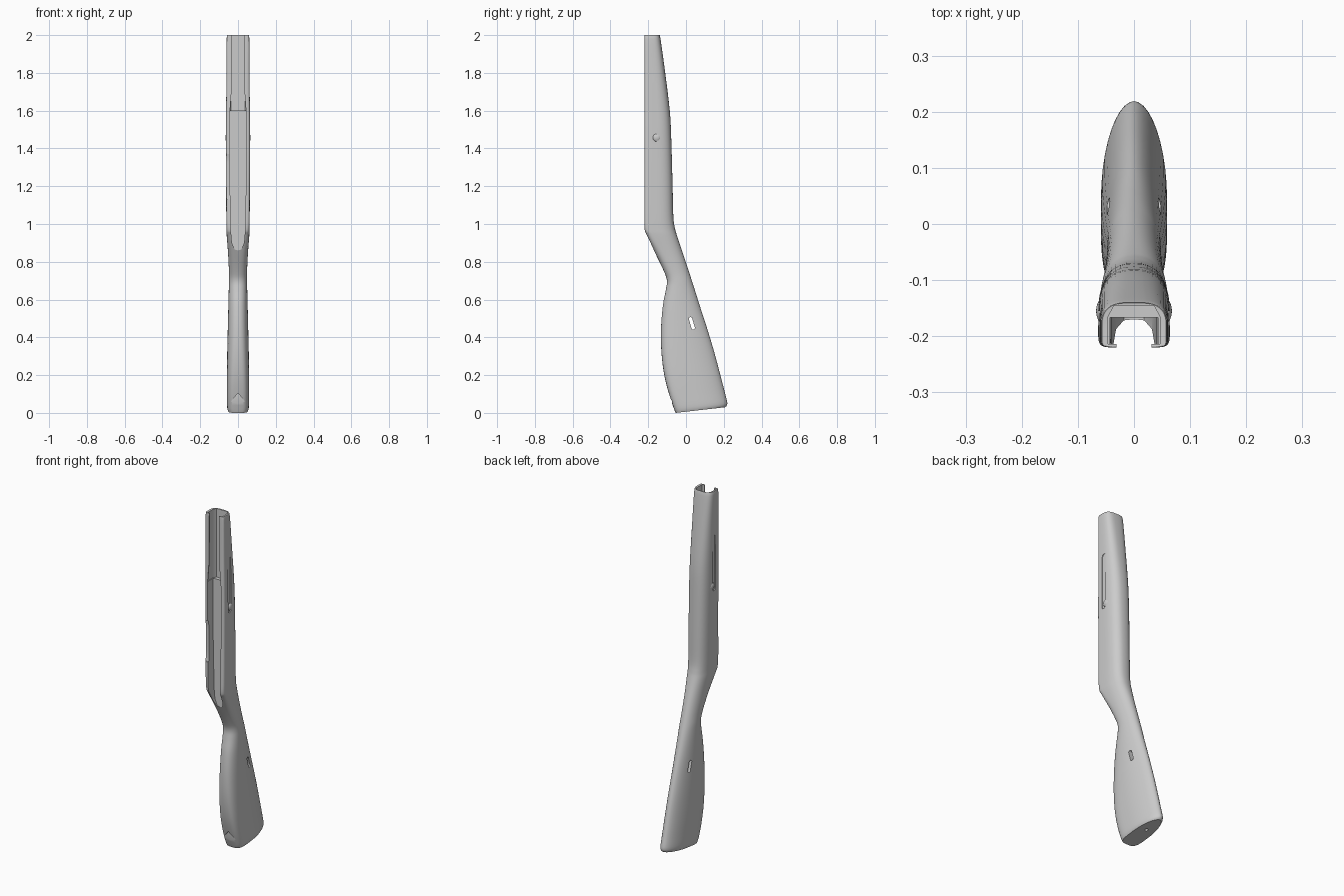
import bpy, bmesh, math
from mathutils import Vector

cube = bpy.data.objects.get("Cube")
if cube:
    bpy.data.objects.remove(cube, do_unlink=True)


def new_object(name, bm):
    bmesh.ops.recalc_face_normals(bm, faces=bm.faces[:])
    mesh = bpy.data.meshes.new(name)
    bm.to_mesh(mesh)
    bm.free()
    obj = bpy.data.objects.new(name, mesh)
    bpy.context.collection.objects.link(obj)
    return obj


def prism(name, points, axis, lo, hi):
    """Extrude a flat outline along one axis."""
    bm = bmesh.new()
    verts = []
    for a, b in points:
        co = [a, b]
        co.insert(axis, lo)
        verts.append(bm.verts.new(co))
    face = bm.faces.new(verts)
    out = bmesh.ops.extrude_face_region(bm, geom=[face])
    shift = Vector((0, 0, 0))
    shift[axis] = hi - lo
    moved = [g for g in out["geom"] if isinstance(g, bmesh.types.BMVert)]
    bmesh.ops.translate(bm, verts=moved, vec=shift)
    return new_object(name, bm)


def mirrored(half):
    return half + [(-x, v) for x, v in reversed(half) if x > 0]


def capsule(p0, p1, r, steps=6):
    """Rounded slot outline between two centres."""
    p0, p1 = Vector(p0), Vector(p1)
    d = p1 - p0
    base = math.atan2(d.y, d.x)
    pts = []
    for c, start in ((p1, base - math.pi / 2), (p0, base + math.pi / 2)):
        for i in range(steps + 1):
            a = start + math.pi * i / steps
            pts.append((c.x + r * math.cos(a), c.y + r * math.sin(a)))
    return pts


def carve(target, cutter):
    cutter.hide_render = True
    mod = target.modifiers.new("carve", "BOOLEAN")
    mod.operation = "DIFFERENCE"
    mod.solver = "EXACT"
    mod.object = cutter
    bpy.context.view_layer.objects.active = target
    bpy.ops.object.modifier_apply(modifier=mod.name)
    bpy.data.objects.remove(cutter, do_unlink=True)


def catmull(a, b, c, d, t):
    return 0.5 * (2 * b + (c - a) * t + (2 * a - 5 * b + 4 * c - d) * t * t
                  + (3 * b - a - 3 * c + d) * t ** 3)


# Stations: z front, z back, y front, y back, half width, front and back squareness
STATIONS = [
    (0.00, 0.03, -.055, .208, .052, 4, 1.9),
    (0.025, 0.05, -.065, .219, .058, 4, 1.9),
    (0.10, 0.11, -.090, .205, .059, 4, 1.9),
    (0.20, 0.20, -.115, .182, .059, 3.5, 1.9),
    (0.32, 0.32, -.130, .150, .057, 3, 1.9),
    (0.45, 0.45, -.132, .111, .054, 2.6, 1.9),
    (0.57, 0.57, -.122, .072, .051, 2.4, 2),
    (0.65, 0.65, -.107, .047, .049, 2.3, 2),
    (0.70, 0.70, -.101, .031, .048, 2.3, 2),
    (0.75, 0.75, -.117, .015, .048, 2.4, 2),
    (0.85, 0.85, -.165, -.018, .053, 3, 2.1),
    (0.94, 0.94, -.208, -.048, .060, 5, 2.3),
    (0.97, 0.98, -.219, -.059, .061, 7, 2.4),
    (1.04, 1.04, -.220, -.067, .062, 9, 2.5),
    (1.20, 1.20, -.220, -.071, .063, 9, 2.5),
    (1.45, 1.45, -.220, -.078, .064, 9, 2.5),
    (1.60, 1.60, -.220, -.086, .063, 9, 2.5),
    (1.80, 1.80, -.220, -.110, .061, 9, 2.7),
    (1.98, 1.98, -.220, -.135, .060, 9, 3),
    (2.00, 2.00, -.219, -.141, .055, 9, 3),
]
SPLIT, SIDES, SUB = 0.42, 40, 4


def ring(bm, s):
    zf, zb, yf, yb, w, nf, nb = s
    verts = []
    for i in range(SIDES):
        a = 2 * math.pi * i / SIDES
        c, k = math.cos(a), math.sin(a)
        n = nb if k > 0 else nf
        x = math.copysign(abs(c) ** (2 / n), c)
        t = abs(k) ** (2 / n)
        v = SPLIT + (1 - SPLIT) * t if k > 0 else SPLIT * (1 - t)
        verts.append(bm.verts.new((w * x, yf + (yb - yf) * v, zf + (zb - zf) * v)))
    return verts


# Stock body
bm = bmesh.new()
rings = []
last = len(STATIONS) - 1
for i in range(last):
    quad = [STATIONS[min(max(i + o, 0), last)] for o in (-1, 0, 1, 2)]
    for j in range(SUB):
        rings.append(ring(bm, [catmull(*vals, j / SUB) for vals in zip(*quad)]))
rings.append(ring(bm, STATIONS[-1]))
for lower, upper in zip(rings, rings[1:]):
    for i in range(SIDES):
        j = (i + 1) % SIDES
        bm.faces.new((lower[i], lower[j], upper[j], upper[i]))
bm.faces.new(rings[0])
bm.faces.new(rings[-1])
stock = new_object("stock", bm)

# Barrel channel: slot mouth, then the wider hollow behind its lips
mouth = [(0, .86), (.018, .865), (.032, .90), (.038, .97), (.040, 1.1),
         (.044, 1.3), (.044, 1.58), (.033, 1.72), (.031, 2.1)]
carve(stock, prism("channel_cutter", mirrored(mouth), 1, -.3, -.167))
hollow = [(.046, -.214), (.046, -.165), (.036, -.146)]
carve(stock, prism("hollow_cutter", mirrored(hollow), 2, 1.6, 2.1))

# Lowered right rim beside the receiver
rim = [(-.3, 1.13), (-.212, 1.13), (-.206, 1.17), (-.206, 1.34), (-.212, 1.37), (-.3, 1.37)]
carve(stock, prism("rim_cutter", rim, 0, -.1, -.03))

# Finger grooves on both sides
for side in (-1, 1):
    groove = capsule((-.168, 1.44), (-.168, 1.74), .013)
    lo, hi = sorted((side * .058, side * .1))
    carve(stock, prism("groove_cutter", groove, 0, lo, hi))

# Sling slot through the butt
slot = capsule((.038, .45), (.024, .498), .009)
carve(stock, prism("slot_cutter", slot, 0, -.1, .1))

# Heel notch and butt screw hole
notch = [(.034, -.02), (.034, .065), (0, .105)]
carve(stock, prism("notch_cutter", mirrored(notch), 1, -.2, -.074))
hole = capsule((0, .099), (0, .101), .008)
carve(stock, prism("screw_cutter", hole, 2, -.1, .05))

# Round studs at the groove ends
studs = []
for side, label in ((1, "left"), (-1, "right")):
    bpy.ops.mesh.primitive_uv_sphere_add(segments=24, ring_count=12, radius=.021,
                                         location=(side * .057, -.155, 1.457))
    stud = bpy.context.object
    stud.name = label + "_stud"
    stud.scale.x = .5
    studs.append(stud)

bpy.ops.object.select_all(action="DESELECT")
for obj in [stock] + studs:
    obj.select_set(True)
bpy.context.view_layer.objects.active = stock
bpy.ops.object.shade_smooth_by_angle(angle=math.radians(35))
